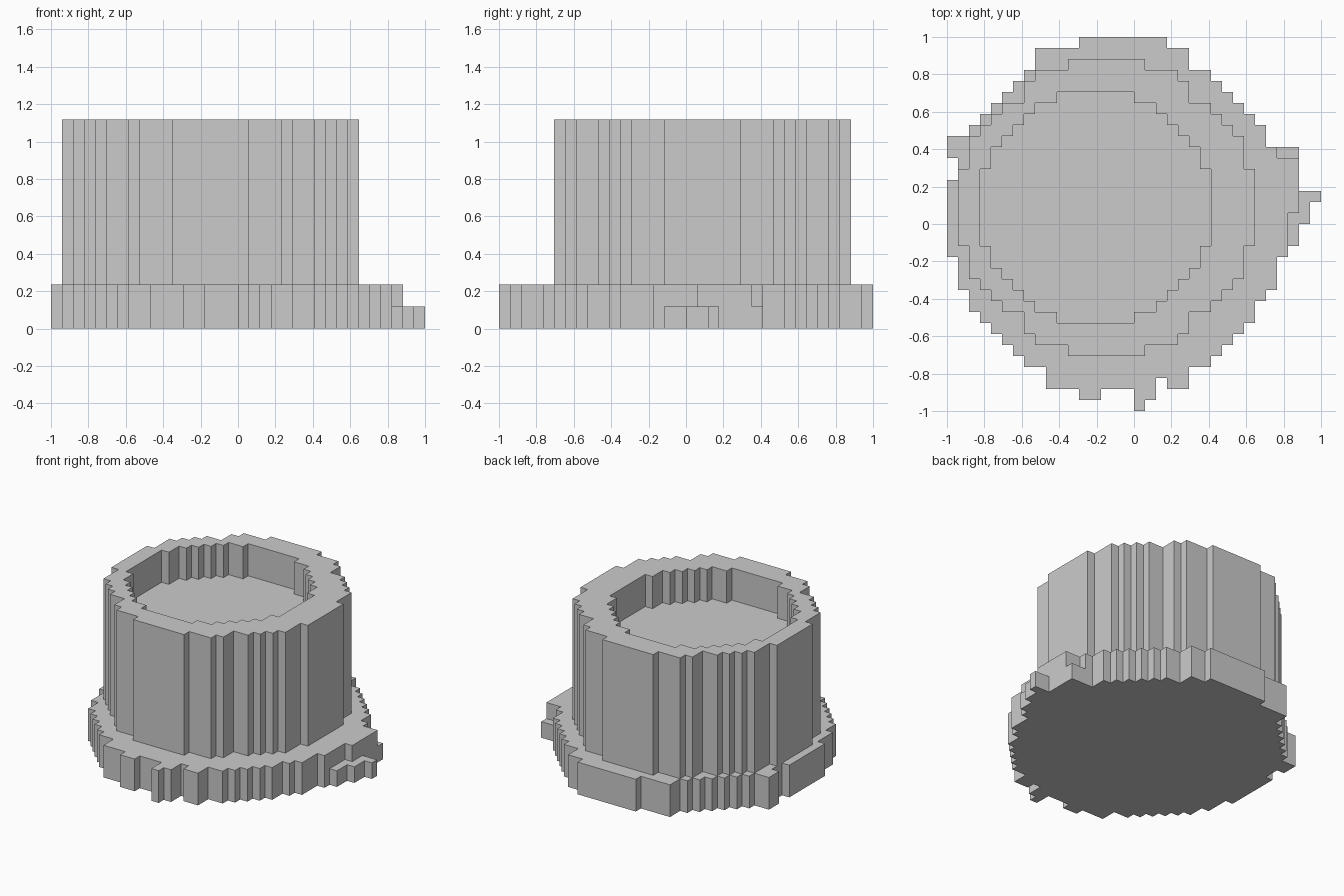
import bpy, bmesh

if "Cube" in bpy.data.objects:
    bpy.data.objects.remove(bpy.data.objects["Cube"])

U = 2 / 34  # size of one block


def prism(name, points, z0, z1):
    """Extrude a flat outline, given in blocks, from z0 to z1."""
    bm = bmesh.new()
    face = bm.faces.new([bm.verts.new((x * U, y * U, z0 * U)) for x, y in points])
    top = bmesh.ops.extrude_face_region(bm, geom=[face], use_keep_orig=True)["geom"]
    verts = [v for v in top if isinstance(v, bmesh.types.BMVert)]
    bmesh.ops.translate(bm, verts=verts, vec=(0, 0, (z1 - z0) * U))
    bmesh.ops.recalc_face_normals(bm, faces=bm.faces[:])
    mesh = bpy.data.meshes.new(name)
    bm.to_mesh(mesh)
    bm.free()
    obj = bpy.data.objects.new(name, mesh)
    bpy.context.collection.objects.link(obj)
    return obj


def stepped(corners):
    """Closed outline that runs along x, then along y, to each next corner."""
    pts = []
    for i, (x, y) in enumerate(corners):
        pts += [(x, y), (corners[(i + 1) % len(corners)][0], y)]
    return pts


def round_steps(cx, cy, rows):
    """Blocky circle: one quadrant of (half width, half height), mirrored."""
    q = [rows[0]]
    for (w0, h0), (w1, h1) in zip(rows, rows[1:]):
        q += [(w0, h1), (w1, h1)]
    right = q + [(x, -y) for x, y in reversed(q)]
    full = right + [(-x, y) for x, y in reversed(right)]
    return [(cx + x, cy + y) for x, y in full]


# Uneven base flange, clockwise from the back edge
flange = [(-5, 17), (3, 16), (5, 14), (7, 13), (8, 12), (9, 11), (10, 10), (11, 9),
          (12, 7), (13, 6), (15, 1), (14, -3), (13, -6), (12, -7), (11, -9),
          (10, -10), (9, -11), (8, -12), (7, -13), (5, -15), (3, -14), (2, -16),
          (1, -17), (0, -15), (-3, -16), (-5, -15), (-8, -13), (-10, -12),
          (-11, -11), (-12, -10), (-13, -9), (-14, -8), (-15, -6), (-16, -3),
          (-17, 4), (-16, 6), (-17, 8), (-15, 9), (-14, 10), (-13, 11), (-12, 12),
          (-11, 13), (-10, 14), (-9, 16)]
prism("base_flange", stepped(flange), 0, 4)

# Low ledges on the right side
prism("side_ledge", stepped([(14, 1), (15, 3), (17, 2), (16, 0), (15, -2)]), 0, 2)
prism("corner_ledge", [(13, 7), (15, 7), (15, 6), (13, 6)], 0, 2)

# Main drum
drum = prism("drum", round_steps(-2.5, 1.5, [
    (3.5, 13.5), (6.5, 12.5), (7.5, 11.5), (9.5, 9.5), (10.5, 8.5),
    (11.5, 7.5), (12.5, 6.5), (13.5, 3.5)]), 4, 19)

# Recess in the top of the drum
cutter = prism("recess_cutter", round_steps(-3.5, 1.5, [
    (3.5, 10.5), (5.5, 9.5), (6.5, 8.5), (7.5, 7.5), (8.5, 6.5),
    (9.5, 5.5), (10.5, 3.5)]), 15, 21)
cutter.hide_render = True
cutter.hide_viewport = True
cut = drum.modifiers.new("recess", "BOOLEAN")
cut.operation = "DIFFERENCE"
cut.solver = "EXACT"
cut.object = cutter
